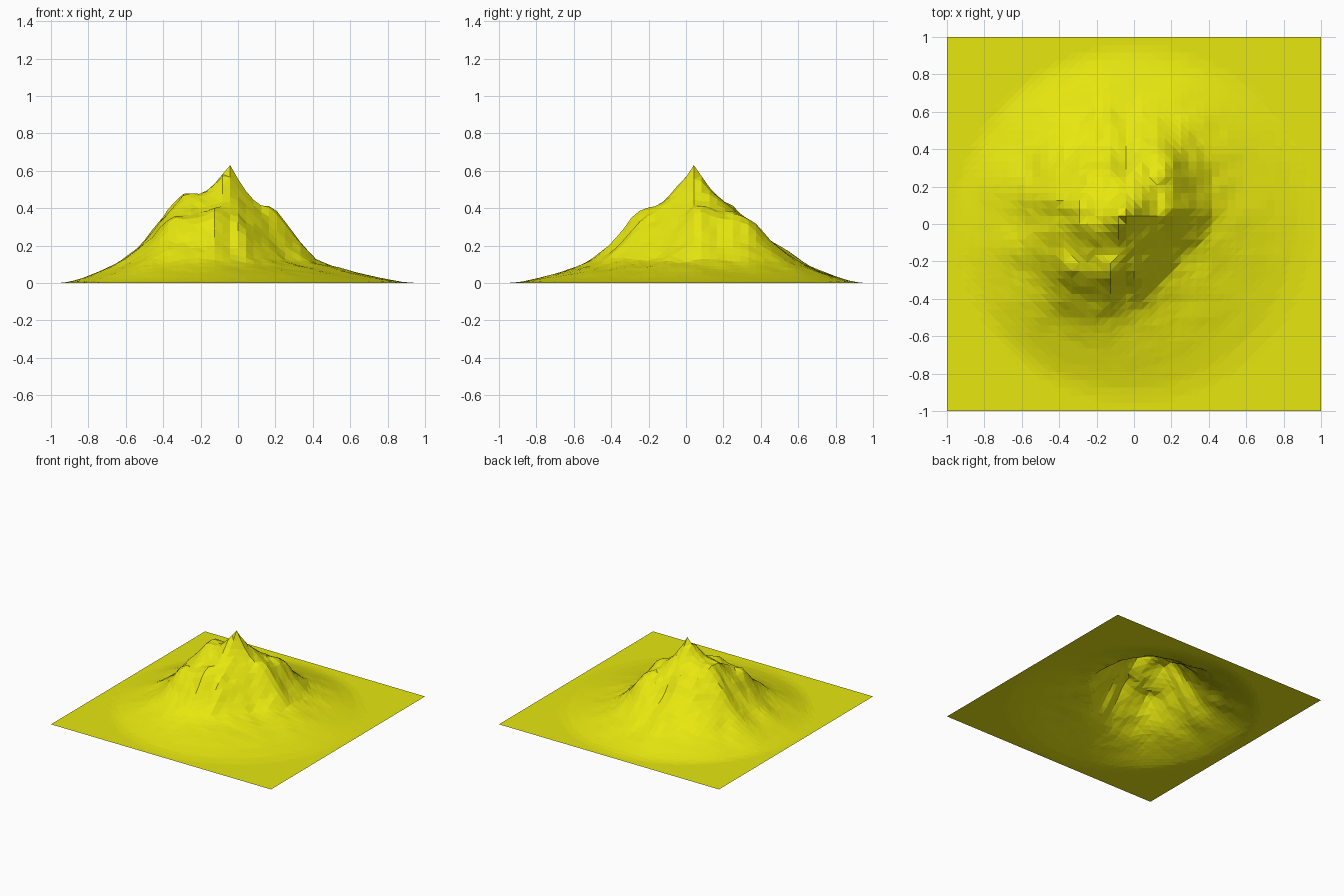
import bpy, bmesh, math
from mathutils import Vector, noise

if "Cube" in bpy.data.objects:
    bpy.data.objects.remove(bpy.data.objects["Cube"])

PEAK = Vector((-0.045, 0.042, 0.0))
# distance from the peak to the foot of the steep slope, by compass angle
FOOT = [(0, .46), (25, .51), (50, .57), (90, .55), (135, .59), (180, .58), (225, .63),
        (245, .60), (262, .54), (285, .47), (305, .40), (325, .38), (345, .42), (360, .46)]
# height down the steep slope, and across the apron beyond its foot
SLOPE = [(0, .63), (.09, .56), (.2, .475), (.3, .425), (.45, .375), (.6, .31), (.8, .20), (1, .12)]
APRON = [(0, .12), (.15, .093), (.35, .064), (.65, .027), (.85, .007), (1, 0), (9, 0)]
# rises and hollows: x, y, radius x, radius y, height
BUMPS = [(-.30, .08, .13, .15, .075), (-.36, -.24, .10, .16, .04), (.17, .30, .07, .15, .05),
         (.20, .08, .10, .06, .03), (-.08, .36, .12, .10, -.03), (-.17, -.16, .06, .12, -.025),
         (-.12, -.30, .05, .15, .02)]


def lerp(table, t):
    for (a, va), (b, vb) in zip(table, table[1:]):
        if t <= b:
            return va + (vb - va) * (t - a) / (b - a)
    return table[-1][1]


def height(x, y):
    p = Vector((x, y, 0)) - PEAK
    r = p.length
    if r < .03:
        return .63
    d = p / r
    ang = math.degrees(math.atan2(p.y, p.x)) % 360
    # gullies make the foot line uneven
    foot = lerp(FOOT, ang) * (1 + .07 * noise.noise(d * 3.5 + Vector((2.3, .7, r * 2))))
    b = PEAK.dot(d)
    rim = -b + math.sqrt(b * b - PEAK.length_squared + .95 ** 2)
    if r < foot:
        h = lerp(SLOPE, r / foot)
    else:
        h = lerp(APRON, (r - foot) / (rim - foot))
    for bx, by, sx, sy, a in BUMPS:
        h += a * math.exp(-((x - bx) / sx) ** 2 - ((y - by) / sy) ** 2) * min(1, r / .15)
    # rocky relief, strong on the high ground and gone at the rim
    rough = min(1, max(0, h) / .3) ** 1.3 * min(1, r / .2)
    q = Vector((x, y, .37))
    h += rough * (.035 * noise.noise(q * 6) + .022 * noise.noise(q * 13 + Vector((5, 1, 2))))
    return max(0, h)


# mountain sheet
N = 48
bm = bmesh.new()
bmesh.ops.create_grid(bm, x_segments=N, y_segments=N, size=1)
for v in bm.verts:
    v.co.z = height(v.co.x, v.co.y)
bmesh.ops.triangulate(bm, faces=bm.faces[:])
mesh = bpy.data.meshes.new("mountain")
bm.to_mesh(mesh)
bm.free()
mountain = bpy.data.objects.new("mountain", mesh)
bpy.context.collection.objects.link(mountain)

mat = bpy.data.materials.new("yellow")
mat.diffuse_color = (0.8, 0.8, 0.005, 1)
mat.use_nodes = True
mat.node_tree.nodes["Principled BSDF"].inputs["Base Color"].default_value = mat.diffuse_color
mesh.materials.append(mat)
